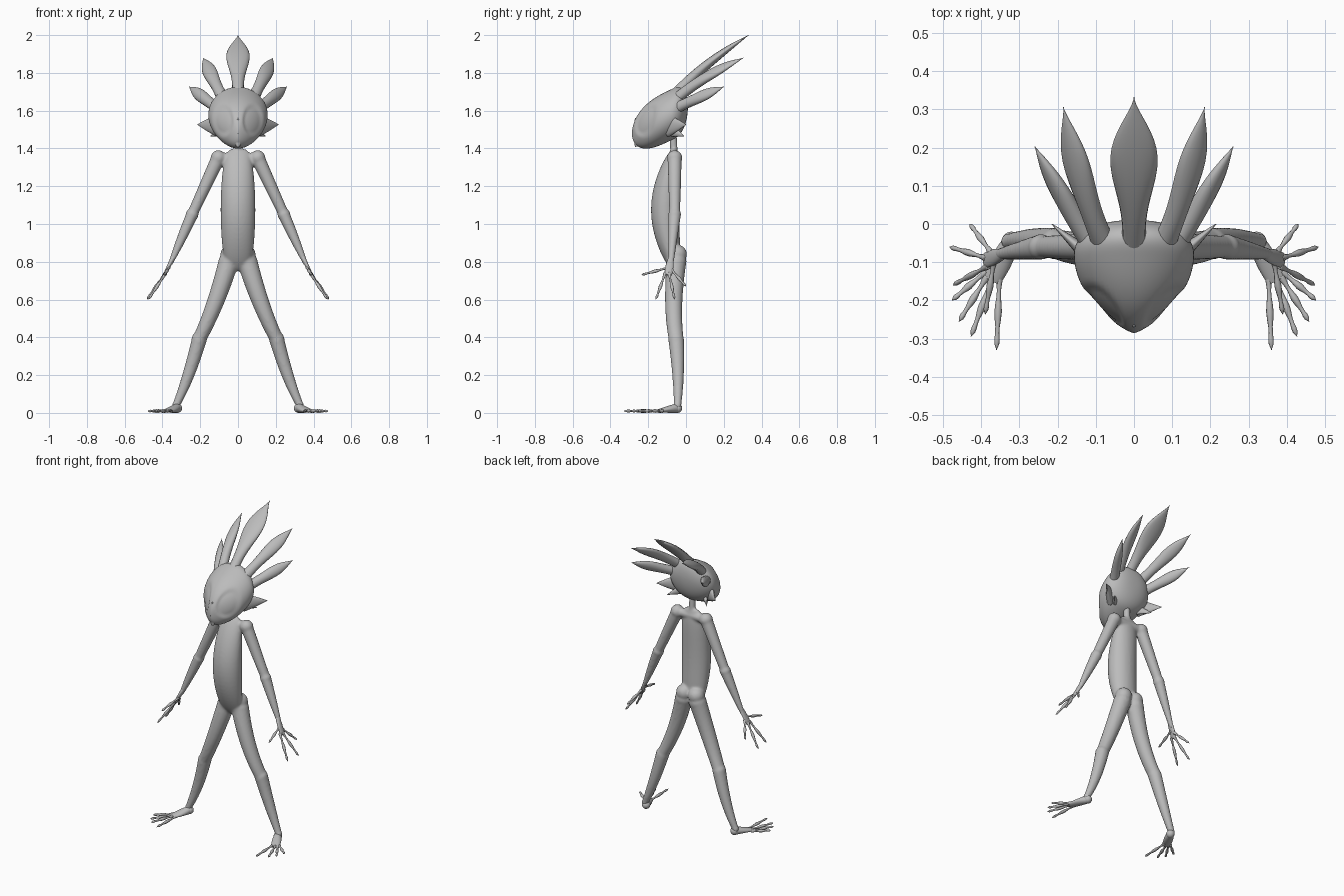
import bpy, bmesh
from math import sin, cos, pi, hypot, sqrt
from mathutils import Matrix, Vector

cube = bpy.data.objects.get("Cube")
if cube:
    bpy.data.objects.remove(cube, do_unlink=True)

skin = bpy.data.materials.new("plain grey")
skin.use_nodes = True
GREY = (0.5, 0.5, 0.5, 1)
skin.diffuse_color = GREY
for node in skin.node_tree.nodes:
    if node.type == 'BSDF_PRINCIPLED':
        node.inputs["Base Color"].default_value = GREY


def mix(start, end, t):
    return start + (end - start) * t


def path(*points):
    """Straight line through two points, or a parabola through three."""
    first, last = Vector(points[0]), Vector(points[-1])
    bow = Vector()
    if len(points) == 3:
        bow = Vector(points[1]) - (first + last) / 2
    return lambda t: first.lerp(last, t) + bow * 4 * t * (1 - t)


def loft(bm, curve, size, wide=(1, 0, 0), both=False, along=None, sides=16, steps=16):
    """Skin elliptical rings along a curve, on the left only or on both sides."""
    times = [(1 - cos(pi * k / steps)) / 2 for k in range(steps + 1)]
    for mirror in ((1, -1) if both else (1,)):
        flip = Matrix.Diagonal((mirror, 1, 1))
        centres = [flip @ curve(t) for t in times]
        axis = flip @ Vector(wide)
        rings = []
        for i, t in enumerate(times):
            ahead = Vector(along) if along else (
                centres[min(i + 1, steps)] - centres[max(i - 1, 0)]).normalized()
            across = (axis - ahead * axis.dot(ahead)).normalized()
            up = ahead.cross(across)
            width, depth = (max(s, 0.001) for s in size(t))
            turns = [2 * pi * k / sides for k in range(sides)]
            rings.append([bm.verts.new(centres[i] + across * width * cos(w) + up * depth * sin(w))
                          for w in turns])
        for low, high in zip(rings, rings[1:]):
            for k in range(sides):
                j = (k + 1) % sides
                bm.faces.new((low[k], low[j], high[j], high[k]))
        for ring, centre in ((rings[0], centres[0]), (rings[-1], centres[-1])):
            hub = bm.verts.new(centre)
            for k in range(sides):
                bm.faces.new((ring[k], ring[(k + 1) % sides], hub))


def limb(bm, curve, start, end, swell=0, **options):
    """Tapered tube between two (width, depth) sections, swelling in the middle."""
    def size(t):
        return mix(start[0], end[0], t) + swell * sin(pi * t), mix(start[1], end[1], t)
    loft(bm, curve, size, **options)


def ball(bm, centre, radius):
    for mirror in (1, -1):
        place = Matrix.Translation((centre[0] * mirror, centre[1], centre[2]))
        bmesh.ops.create_uvsphere(bm, u_segments=24, v_segments=16, radius=radius, matrix=place)


def digit(bm, base, tip, radius):
    """Knobbly finger or toe with a spear-shaped end."""
    def size(t):
        r = radius * (0.85 + 0.25 * cos(4 * pi * t)) * min(1, 9 * (1 - t))
        return r, r
    loft(bm, path(base, tip), size, wide=(0.6, 0.1, 0.8), both=True, sides=8)


def leaf(bm, base, middle, tip, swell, both):
    """Crest spike: narrow root, broad blade, sharp point, facing out from the head."""
    def size(t):
        return 0.033 * (1 - t) + swell * sin(pi * t ** 1.6) ** 1.5, 0.027 * (1 - t ** 3)
    outward = (middle[2] - 1.56, 0, -middle[0])
    loft(bm, path(base, middle, tip), size, wide=outward, both=both, steps=24)


def finish(bm, name):
    bmesh.ops.recalc_face_normals(bm, faces=bm.faces[:])
    for face in bm.faces:
        face.smooth = True
    mesh = bpy.data.meshes.new(name)
    bm.to_mesh(mesh)
    bm.free()
    mesh.materials.append(skin)
    obj = bpy.data.objects.new(name, mesh)
    bpy.context.collection.objects.link(obj)
    return obj


# Joints of the left side
shoulder, elbow, wrist = (0.104, -0.06, 1.35), (0.243, -0.06, 1.05), (0.36, -0.08, 0.785)
hip, knee, ankle = (0.05, -0.05, 0.8), (0.205, -0.052, 0.39), (0.328, -0.045, 0.04)

# Body: torso, neck, shoulders, arms and legs fused into one skin
bm = bmesh.new()


def torso_path(t):
    return Vector((0, -0.06 - 0.05 * sin(pi * t), mix(1.4, 0.75, t)))


def torso_size(t):
    return 0.092 * sin(pi * t) ** 0.2, 0.075 * sqrt(sin(pi * t))


loft(bm, torso_path, torso_size, along=(0, 0, -1), sides=32, steps=32)
limb(bm, path((0, -0.06, 1.34), (0, -0.07, 1.48)), (0.022, 0.02), (0.02, 0.02))
opposite = (-shoulder[0], shoulder[1], shoulder[2])
limb(bm, path(opposite, shoulder), (0.027, 0.027), (0.027, 0.027), wide=(0, 0, 1))
limb(bm, path(shoulder, elbow), (0.038, 0.038), (0.028, 0.029), both=True)
limb(bm, path(elbow, wrist), (0.032, 0.034), (0.012, 0.014), 0.003, both=True)
limb(bm, path(hip, (0.122, -0.065, 0.58), knee), (0.054, 0.052), (0.036, 0.04), both=True)
limb(bm, path(knee, (0.263, -0.042, 0.2), ankle), (0.04, 0.042), (0.02, 0.02), 0.002, both=True)
ball(bm, shoulder, 0.041)
ball(bm, elbow, 0.034)
ball(bm, (0.043, -0.045, 0.84), 0.05)
ball(bm, hip, 0.053)
ball(bm, knee, 0.041)
ball(bm, ankle, 0.022)
body = finish(bm, "body")
fuse = body.modifiers.new("fuse", 'REMESH')
fuse.mode = 'VOXEL'
fuse.voxel_size = 0.007
fuse.use_smooth_shade = True
relax = body.modifiers.new("relax", 'SMOOTH')
relax.factor = 0.5
relax.iterations = 7

# Hands: flat palm with four spread fingers
bm = bmesh.new()
limb(bm, path((0.34, -0.078, 0.83), (0.39, -0.095, 0.73)), (0.012, 0.013), (0.02, 0.007), 0.005,
     wide=(0, 1, 0), both=True)
for base, tip in (((0.365, -0.09, 0.77), (0.39, -0.237, 0.73)),
                  ((0.382, -0.11, 0.74), (0.474, -0.16, 0.6)),
                  ((0.385, -0.09, 0.74), (0.483, -0.06, 0.6)),
                  ((0.374, -0.075, 0.755), (0.43, 0, 0.67))):
    digit(bm, base, tip, 0.0085)
finish(bm, "hands")

# Feet: rounded heel and low wedge turned outward with four long toes
bm = bmesh.new()
ball(bm, (0.321, -0.045, 0.025), 0.025)
limb(bm, path((0.321, -0.045, 0.026), (0.374, -0.148, 0.01)), (0.022, 0.026), (0.025, 0.009), 0.005,
     both=True)
for base, tip in (((0.352, -0.13), (0.36, -0.33)), ((0.37, -0.138), (0.427, -0.295)),
                  ((0.385, -0.138), (0.459, -0.256)), ((0.388, -0.125), (0.477, -0.2))):
    digit(bm, (*base, 0.01), (*tip, 0.01), 0.009)
finish(bm, "feet")

# Head: wide helmet shape, broadest near the back and narrowing to the face
bm = bmesh.new()


def head_size(t):
    front = t < 0.7
    reach = min(1, (0.7 - t) / 0.7 if front else (t - 0.7) / 0.3)
    return (0.157 * (1 - reach ** 2) ** (0.8 if front else 0.4),
            0.135 * sqrt(1 - reach ** 3))


loft(bm, path((0, -0.286, 1.48), (0, 0.01, 1.62)), head_size, along=(0, 1, 0), sides=64, steps=48)

# Sunken eye sockets
bmesh.ops.recalc_face_normals(bm, faces=bm.faces[:])
bm.normal_update()
dents = {}
for v in bm.verts:
    if v.co.y < -0.1:
        away = hypot((abs(v.co.x) - 0.08) / 0.056, (v.co.z - 1.55) / 0.09)
        dents[v] = v.normal * 0.008 * max(0, min(1, 4 * (1 - away)))
for v, dent in dents.items():
    v.co -= dent
finish(bm, "head")

# Small beak ridge on the face
bm = bmesh.new()
limb(bm, path((0, -0.26, 1.41), (0, -0.268, 1.48), (0, -0.262, 1.56)), (0.01, 0.01), (0.003, 0.008),
     0.016)
finish(bm, "beak")

# Crest: leaf-shaped spikes fanned around the back of the head
bm = bmesh.new()
leaf(bm, (0, -0.06, 1.685), (0, 0.12, 1.85), (0, 0.332, 2), 0.05, both=False)
leaf(bm, (0.08, -0.05, 1.665), (0.14, 0.12, 1.785), (0.185, 0.306, 1.88), 0.026, both=True)
leaf(bm, (0.1, -0.07, 1.605), (0.185, 0.07, 1.67), (0.26, 0.203, 1.728), 0.02, both=True)
finish(bm, "crest_spikes")

# Pointed cheek fins, a large one above a small one
bm = bmesh.new()
point = (0.001, 0.001)
limb(bm, path((0.105, -0.095, 1.52), (0.215, 0, 1.527)), (0.06, 0.025), point, 0.003,
     wide=(0, 0, 1), both=True)
limb(bm, path((0.09, -0.07, 1.49), (0.145, -0.01, 1.465)), (0.03, 0.015), point,
     wide=(0, 0, 1), both=True)
finish(bm, "cheek_fins")
